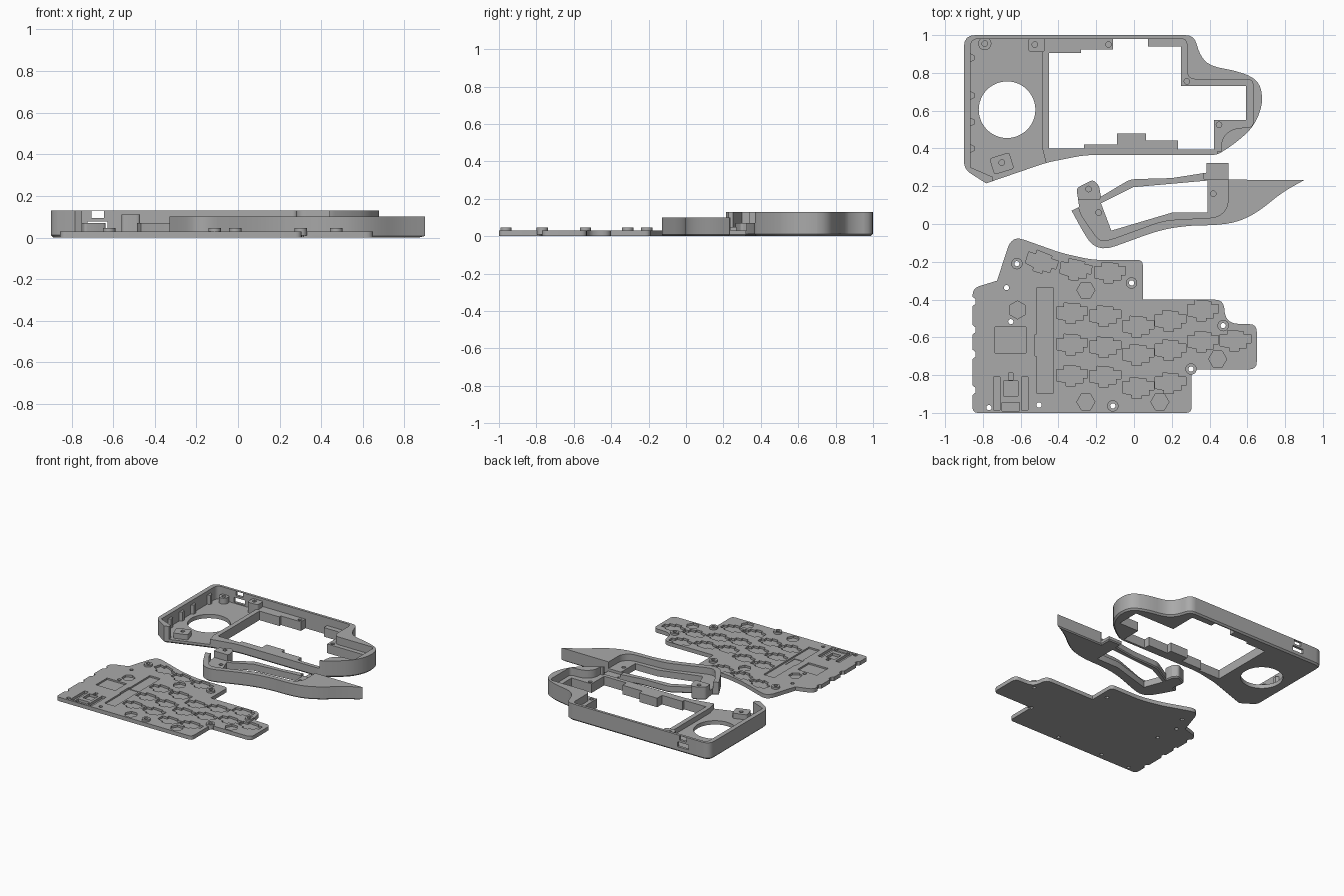
import bpy, bmesh, math
from mathutils import Vector, Matrix

if "Cube" in bpy.data.objects:
    bpy.data.objects.remove(bpy.data.objects["Cube"])

grey = bpy.data.materials.new("mid_grey")
grey.diffuse_color = (0.4, 0.4, 0.4, 1)
grey.use_nodes = True
grey.node_tree.nodes["Principled BSDF"].inputs["Base Color"].default_value = grey.diffuse_color


def rounded(pts, default=0.0, steps=4):
    """Round corners of a closed outline; a third value is the corner size."""
    out, n = [], len(pts)
    for i, p in enumerate(pts):
        c = Vector(p[:2])
        a, b = Vector(pts[i - 1][:2]) - c, Vector(pts[(i + 1) % n][:2]) - c
        r = p[2] if len(p) > 2 else default
        if r <= 0:
            out.append(c)
            continue
        s = c + a.normalized() * min(r, a.length * 0.49)
        e = c + b.normalized() * min(r, b.length * 0.49)
        for k in range(steps + 1):
            t = k / steps
            out.append(s * (1 - t) ** 2 + c * 2 * t * (1 - t) + e * t * t)
    return out


def prisms(name, outlines, z0, z1, chamfer=0):
    """One object holding an upright prism for every outline."""
    bm = bmesh.new()
    for pts in outlines:
        base = bm.faces.new([bm.verts.new((p[0], p[1], z0)) for p in pts])
        geo = bmesh.ops.extrude_face_region(bm, geom=[base], use_keep_orig=True)
        top = [g for g in geo["geom"] if isinstance(g, bmesh.types.BMVert)]
        bmesh.ops.translate(bm, verts=top, vec=(0, 0, z1 - z0))
    bmesh.ops.recalc_face_normals(bm, faces=bm.faces)
    if chamfer:
        low = [e for e in bm.edges if all(v.co.z < z0 + 1e-5 for v in e.verts)]
        bmesh.ops.bevel(bm, geom=low, offset=chamfer, segments=1, affect='EDGES')
    me = bpy.data.meshes.new(name)
    bm.to_mesh(me)
    bm.free()
    me.materials.append(grey)
    ob = bpy.data.objects.new(name, me)
    bpy.context.collection.objects.link(ob)
    return ob


def combine(ob, outlines, z0, z1, op='DIFFERENCE'):
    """Cut prisms out of a part, or join them to it."""
    tool = prisms("helper", outlines, z0, z1)
    tool.hide_render = True
    m = ob.modifiers.new("bool", 'BOOLEAN')
    m.operation, m.object, m.solver, m.use_self = op, tool, 'EXACT', True
    bpy.context.view_layer.update()
    me = bpy.data.meshes.new_from_object(
        ob.evaluated_get(bpy.context.evaluated_depsgraph_get()))
    ob.modifiers.clear()
    ob.data = me
    bpy.data.objects.remove(tool)


def circle(x, y, r, n=24, turn=0):
    return [(x + r * math.cos(turn + math.tau * i / n),
             y + r * math.sin(turn + math.tau * i / n)) for i in range(n)]


def rect(x0, x1, y0, y1):
    return [(x0, y0), (x1, y0), (x1, y1), (x0, y1)]


def place(pts, x, y, angle):
    rot = Matrix.Rotation(angle, 2)
    return [rot @ Vector(p) + Vector((x, y)) for p in pts]


# ---- upper case: solid outline, then hollowed ----
lobe = [(.22, 1), (.32, 1), (.345, .9), (.40, .835), (.55, .81), (.665, .76),
        (.685, .64), (.635, .515), (.54, .43)]
case = prisms("upper_case", [rounded(
    [(-.9, 1, .06)] + [(x, y, 1) for x, y in lobe] +
    [(.44, .365, .03), (-.26, .365, .05), (-.46, .326, .05), (-.783, .215),
     (-.9, .29, .04)])], 0, .13, .012)
# cavity above the ledge, and the deeper room
combine(case, [rounded([(-.865, .3), (-.865, .98, .04), (.28, .98, .03),
    (.28, .765, .05), (.63, .765, .03), (.63, .51, .03), (.53, .51, .05),
    (.465, .46, .05), (.46, .385), (-.26, .385), (-.46, .345), (-.75, .25)])], .07, .2)
combine(case, [rounded([(-.865, .3), (-.865, .98, .04), (-.485, .98, .02),
    (-.485, .34), (-.75, .25)])], .03, .2)
# lowered front edge
combine(case, [[(-.47, .2), (-.47, .42), (.44, .4), (.44, .2)]], .07, .2)
combine(case, [[(-.75, .1), (-.75, .27), (-.7, .4), (-.485, .4), (-.46, .3),
                (-.46, .1)]], .03, .2)
# stepped window
combine(case, [[(-.45, .905), (-.28, .905), (-.28, .925), (-.11, .925), (-.11, .98),
    (.075, .98), (.075, .94), (.25, .94), (.25, .73), (.593, .73), (.593, .55),
    (.423, .55), (.423, .395), (.233, .395), (.233, .443), (.063, .443), (.063, .48),
    (-.09, .48), (-.09, .422), (-.265, .422), (-.265, .4), (-.45, .4)]], -.1, .3)
# posts, angled screw block and wall clips
combine(case, [rounded(rect(-.56, -.47, .91, .985), .02)], .02, .11, 'UNION')
combine(case, [circle(-.79, .955, .035)], .02, .075, 'UNION')
combine(case, [place(rounded(rect(-.055, .055, -.045, .045), .015), -.70, .32, .3)],
        .02, .07, 'UNION')
combine(case, [[(-.88, y - .03), (-.845, y - .012), (-.845, y + .012), (-.88, y + .03)]
               for y in (.40, .54, .68, .88)], .02, .1, 'UNION')
# round opening and screw holes
combine(case, [circle(-.672, .605, .15, 48)], -.1, .3)
combine(case, [circle(x, y, .015, 12) for x, y in
    ((-.79, .955), (-.525, .95), (-.135, .95), (.28, .755), (.45, .525), (-.70, .325))],
    .035, .3)
# two ports through the back wall
for w, z, h in ((.06, .11, .034), (.095, .057, .038)):
    combine(case, [rect(-.675 - w / 2, -.675 + w / 2, .975, 1.05)], z - h / 2, z + h / 2)

# ---- thumb rest ----
front = [(.78, .165), (.66, .065), (.55, .01), (.43, -.007), (.30, -.007),
         (.14, -.03), (-.05, -.1), (-.15, -.135), (-.22, -.115), (-.265, -.05)]
rest = prisms("thumb_rest", [rounded(
    [(-.33, .07), (-.29, .09), (-.305, .19, .02), (-.215, .235, .02), (-.185, .2),
     (-.175, .145), (-.02, .237, .03), (.2, .243), (.385, .272), (.385, .322),
     (.5, .322), (.5, .235), (.9, .232)] + [(x, y, 1) for x, y in front])], 0, .1, .008)
# lowered ledge, back tab and window
combine(rest, [rounded([(-.275, .04), (-.185, -.09, .04), (-.13, -.085, .04),
    (.16, .02, .06), (.45, .035, .05), (.497, .09, .03), (.497, .4), (-.1, .4),
    (-.18, .13), (-.31, .13)])], .05, .2)
combine(rest, [rect(.37, .51, .237, .4)], .03, .2)
combine(rest, [[(-.175, .11), (-.005, .195), (.39, .23), (.39, .062), (.2, .06),
                (-.12, -.035)]], -.1, .3)
combine(rest, [circle(x, y, .015, 12) for x, y in
               ((-.24, .185), (-.187, .06), (.42, .16))], .02, .3)

# ---- bottom plate ----
plate = prisms("bottom_plate", [rounded(
    [(-.66, -.10, .03), (-.62, -.07, .04), (-.38, -.155, .05), (-.22, -.19, .05),
     (.047, -.19, .03), (.047, -.4), (.475, -.4, .05), (.485, -.53, .08),
     (.65, -.53, .04), (.65, -.77, .04), (.305, -.77, .02), (.305, -1, .03),
     (-.855, -1, .03), (-.855, -.34, .04), (-.725, -.30)])], 0, .03)
# edge notches
combine(plate, [[(-.9, y - .025), (-.855, y - .025), (-.838, y - .012),
                 (-.838, y + .012), (-.855, y + .025), (-.9, y + .025)]
                for y in (-.41, -.56, -.69, -.88)], -.1, .2)
# key socket recesses
socket = [(-.08, .03), (-.04, .03), (-.04, .052), (.045, .045), (.045, .03), (.085, .03),
          (.085, -.015), (.06, -.015), (.06, -.042), (.02, -.042), (.02, -.058),
          (-.03, -.058), (-.03, -.04), (-.08, -.03)]
keys = [(-.49, -.20, -.3), (-.31, -.24, -.12), (-.13, -.255, 0)]
for x, ys in ((-.33, (-.47, -.635, -.80)), (-.155, (-.485, -.65, -.805)),
              (.02, (-.54, -.69, -.865)), (.19, (-.51, -.665, -.84)),
              (.362, (-.455, -.62)), (.535, (-.615,))):
    keys += [(x, y, 0) for y in ys]
combine(plate, [place(socket, *k) for k in keys], .014, .2)
# hexagon, chip and connector recesses
combine(plate, [circle(x, y, .048, 6, math.pi / 6 if x < -.5 else 0) for x, y in
    ((-.255, -.35), (-.617, -.455), (-.255, -.942), (.137, -.942), (.443, -.715))],
    .014, .2)
combine(plate, [rect(-.737, -.572, -.682, -.545), rect(-.515, -.425, -.895, -.34)],
        .018, .2)
combine(plate, [rect(-.523, -.44, -.70, -.585)], .014, .2)
combine(plate, [rect(-.745, -.71, -.985, -.81), rect(-.595, -.56, -.985, -.81),
                rect(-.70, -.605, -.99, -.945), rect(-.69, -.615, -.91, -.83),
                rect(-.665, -.64, -.825, -.79)], .01, .2)
# screw collars and holes
collars = [(-.62, -.21), (-.013, -.312), (.472, -.538), (.302, -.768), (-.112, -.963)]
combine(plate, [circle(x, y, .03) for x, y in collars], .01, .045, 'UNION')
combine(plate, [circle(x, y, .014, 12) for x, y in collars +
    [(-.675, -.337), (-.652, -.517), (-.503, -.958), (-.768, -.972)]], -.1, .2)

# smooth the curved walls, keep edges sharp
for ob in (case, rest, plate):
    bpy.ops.object.select_all(action='DESELECT')
    ob.select_set(True)
    bpy.context.view_layer.objects.active = ob
    bpy.ops.object.shade_smooth_by_angle(angle=math.radians(30))
